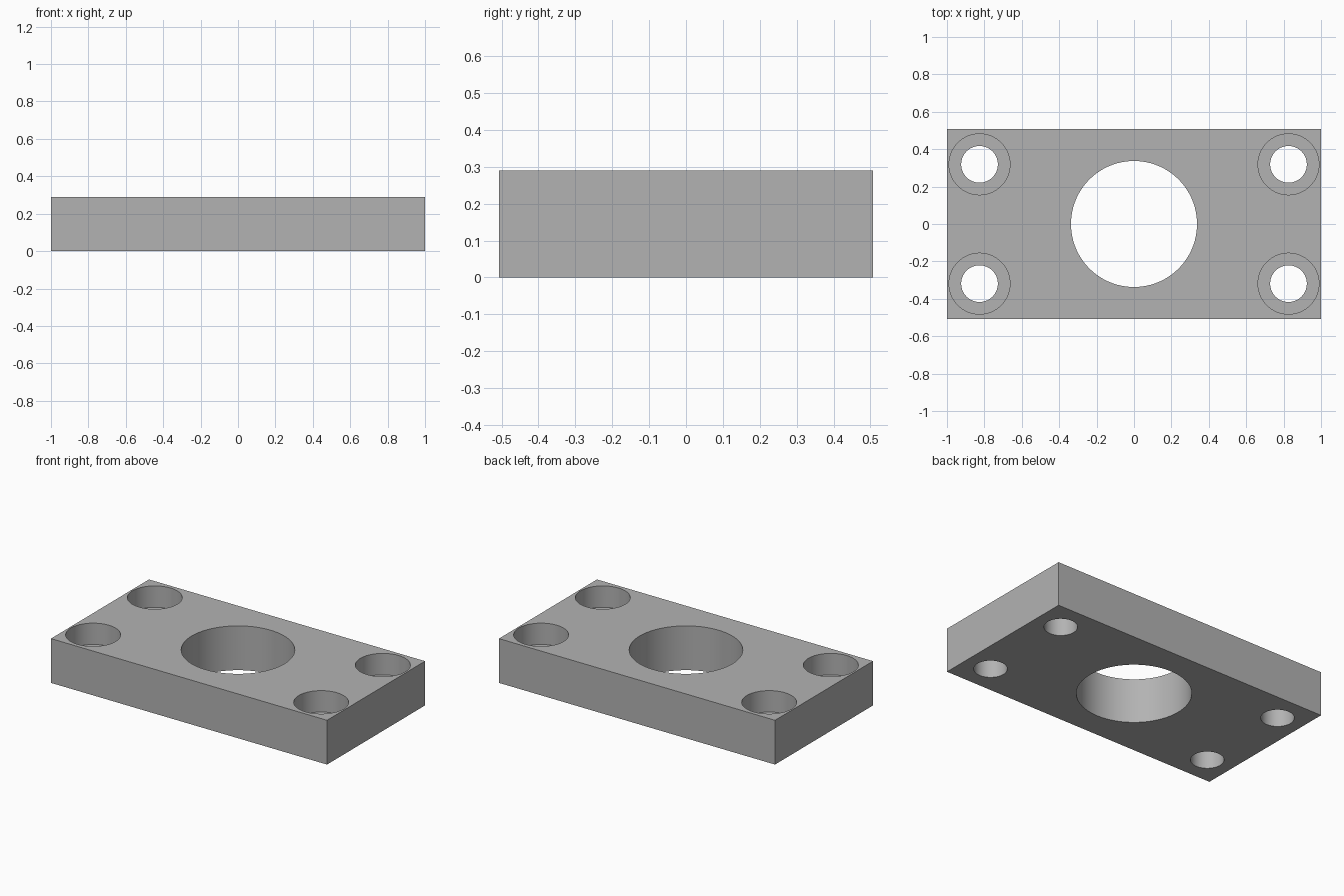
import bpy
import math

cube = bpy.data.objects.get("Cube")
if cube:
    bpy.data.objects.remove(cube, do_unlink=True)

LENGTH, WIDTH, HEIGHT = 2.0, 1.014, 0.29
BORE_DEPTH = 0.14

steel = bpy.data.materials.new("plain_grey")
steel.use_nodes = True
grey = (0.45, 0.45, 0.45, 1)
steel.diffuse_color = grey
steel.node_tree.nodes["Principled BSDF"].inputs["Base Color"].default_value = grey

# Rectangular plate
bpy.ops.mesh.primitive_cube_add(size=1, location=(0, 0, HEIGHT / 2))
plate = bpy.context.object
plate.name = "mounting_plate"
plate.scale = (LENGTH, WIDTH, HEIGHT)
bpy.ops.object.transform_apply(location=True, rotation=False, scale=True)
plate.data.materials.append(steel)


def drill(name, x, y, radius, bottom, sides):
    """Cut a round hole from above the plate down to the given height."""
    top = HEIGHT + 0.1
    bpy.ops.mesh.primitive_cylinder_add(
        vertices=sides, radius=radius, depth=top - bottom,
        location=(x, y, (top + bottom) / 2))
    cutter = bpy.context.object
    cutter.name = name
    cutter.data.materials.append(steel)
    cut = plate.modifiers.new(name, "BOOLEAN")
    cut.operation = "DIFFERENCE"
    cut.solver = "EXACT"
    cut.object = cutter
    bpy.context.view_layer.objects.active = plate
    bpy.ops.object.modifier_apply(modifier=cut.name)
    bpy.data.objects.remove(cutter, do_unlink=True)


# Central bore
drill("centre_bore", 0, 0, 0.337, -0.1, 96)

# Counterbored screw holes at the corners
for x in (-0.826, 0.826):
    for y in (-0.319, 0.319):
        drill("counterbore", x, y, 0.163, HEIGHT - BORE_DEPTH, 64)
        drill("screw_hole", x, y, 0.098, -0.1, 64)

# Smooth hole walls, sharp rims
bpy.ops.object.select_all(action="DESELECT")
plate.select_set(True)
bpy.context.view_layer.objects.active = plate
bpy.ops.object.shade_smooth_by_angle(angle=math.radians(30))
